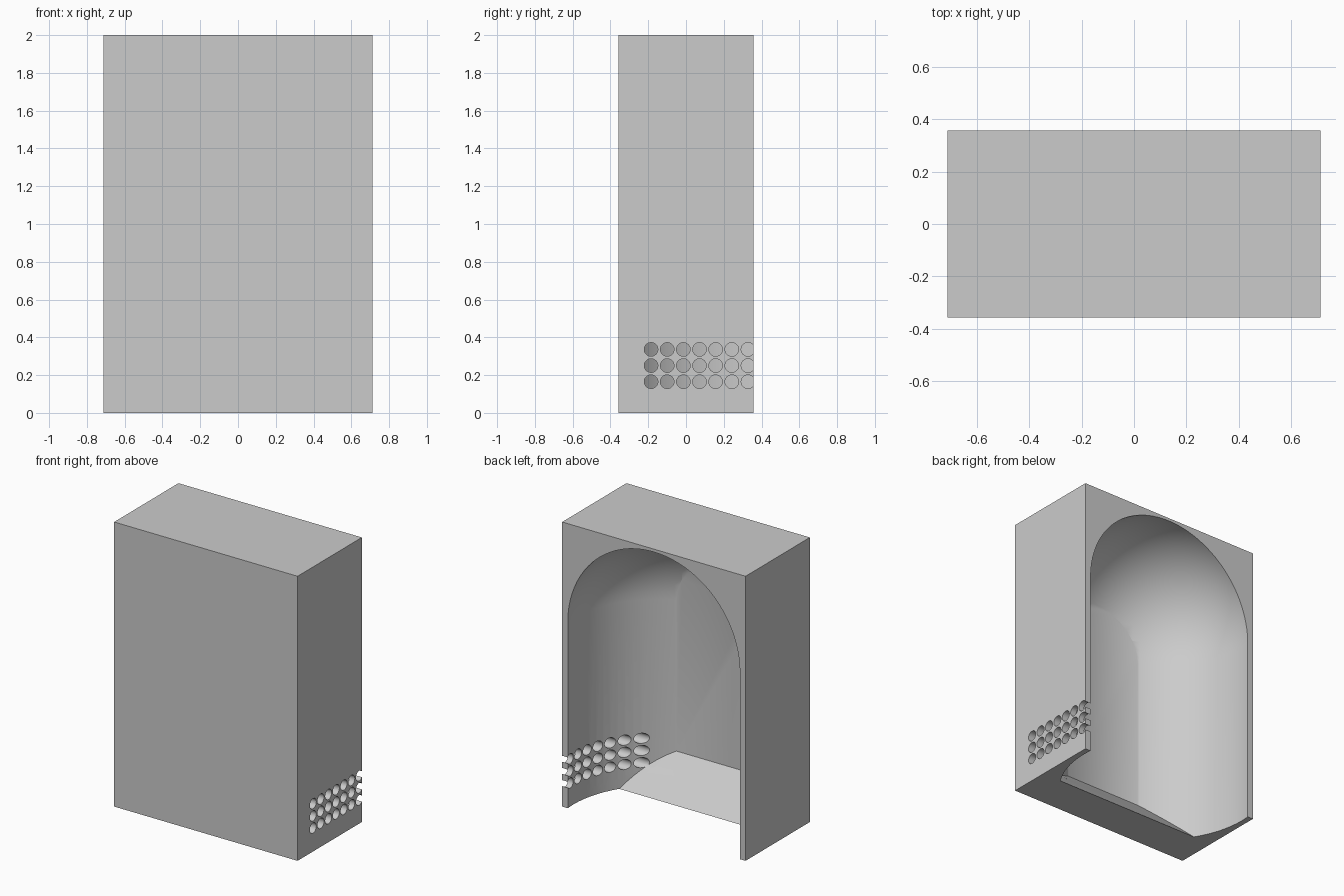
import bpy, bmesh, math
from mathutils import Matrix, Vector

cube = bpy.data.objects.get("Cube")
if cube:
    bpy.data.objects.remove(cube, do_unlink=True)

HALF_W, HALF_D, HEIGHT = 0.713, 0.357, 2.0
RADIUS, AXIS_Y, SPRING = 0.673, 0.29, 1.31   # niche cylinder and dome
FLAT_Y, FLOOR_Y = -0.315, -0.07              # flat inner wall, foot of sloped floor

grey = bpy.data.materials.new("plain_grey")
grey.use_nodes = True
grey.diffuse_color = (0.6, 0.6, 0.6, 1)
grey.node_tree.nodes["Principled BSDF"].inputs["Base Color"].default_value = (0.6, 0.6, 0.6, 1)


def make_object(name, bm):
    bmesh.ops.recalc_face_normals(bm, faces=bm.faces)
    mesh = bpy.data.meshes.new(name)
    bm.to_mesh(mesh)
    bm.free()
    mesh.materials.append(grey)
    obj = bpy.data.objects.new(name, mesh)
    bpy.context.collection.objects.link(obj)
    return obj


# Solid block
bm = bmesh.new()
bmesh.ops.create_cube(bm, size=1, matrix=Matrix.Translation((0, 0, HEIGHT / 2))
                      @ Matrix.Diagonal((2 * HALF_W, 2 * HALF_D, HEIGHT, 1)))
block = make_object("niche_block", bm)

# Domed niche: lathed profile
bm = bmesh.new()
axis = Vector((0, AXIS_Y, 0))
steps = 20
points = [(0, -0.1), (RADIUS, -0.1)]
for i in range(steps + 1):
    a = math.pi / 2 * i / steps
    points.append((RADIUS * math.cos(a), SPRING + RADIUS * math.sin(a)))
verts = [bm.verts.new((r, AXIS_Y, z)) for r, z in points]
edges = [bm.edges.new(pair) for pair in zip(verts, verts[1:])]
bmesh.ops.spin(bm, geom=verts + edges, cent=axis, axis=(0, 0, 1),
               angle=2 * math.pi, steps=80, use_merge=False)
bmesh.ops.remove_doubles(bm, verts=bm.verts, dist=0.0005)

# Flat inner wall and sloped floor trim the niche
for co, normal in (((0, FLAT_Y, 0), (0, 1, 0)), ((0, FLOOR_Y, 0), (0, 1, 1))):
    cut = bmesh.ops.bisect_plane(bm, geom=bm.verts[:] + bm.edges[:] + bm.faces[:],
                                 plane_co=co, plane_no=Vector(normal).normalized(),
                                 clear_inner=True)
    rim = [e for e in cut["geom_cut"] if isinstance(e, bmesh.types.BMEdge)]
    bmesh.ops.holes_fill(bm, edges=rim, sides=0)
niche = make_object("niche_cutter", bm)

# Grid of vent holes through one side wall
bm = bmesh.new()
for row in range(3):
    for col in range(7):
        place = Matrix.Translation((0.6, -0.185 + 0.0855 * col, 0.165 + 0.0855 * row))
        bmesh.ops.create_cone(bm, cap_ends=True, segments=32, radius1=0.036, radius2=0.036,
                              depth=0.4, matrix=place @ Matrix.Rotation(math.pi / 2, 4, 'Y'))
vents = make_object("vent_cutter", bm)

# Cut, then discard the cutters
bpy.ops.object.select_all(action='DESELECT')
bpy.context.view_layer.objects.active = block
block.select_set(True)
for cutter in (niche, vents):
    cutter.hide_render = True
    mod = block.modifiers.new(cutter.name, 'BOOLEAN')
    mod.operation = 'DIFFERENCE'
    mod.solver = 'EXACT'
    mod.object = cutter
    bpy.ops.object.modifier_apply(modifier=mod.name)
    bpy.data.objects.remove(cutter, do_unlink=True)
bpy.ops.object.shade_smooth_by_angle(angle=math.radians(30))
